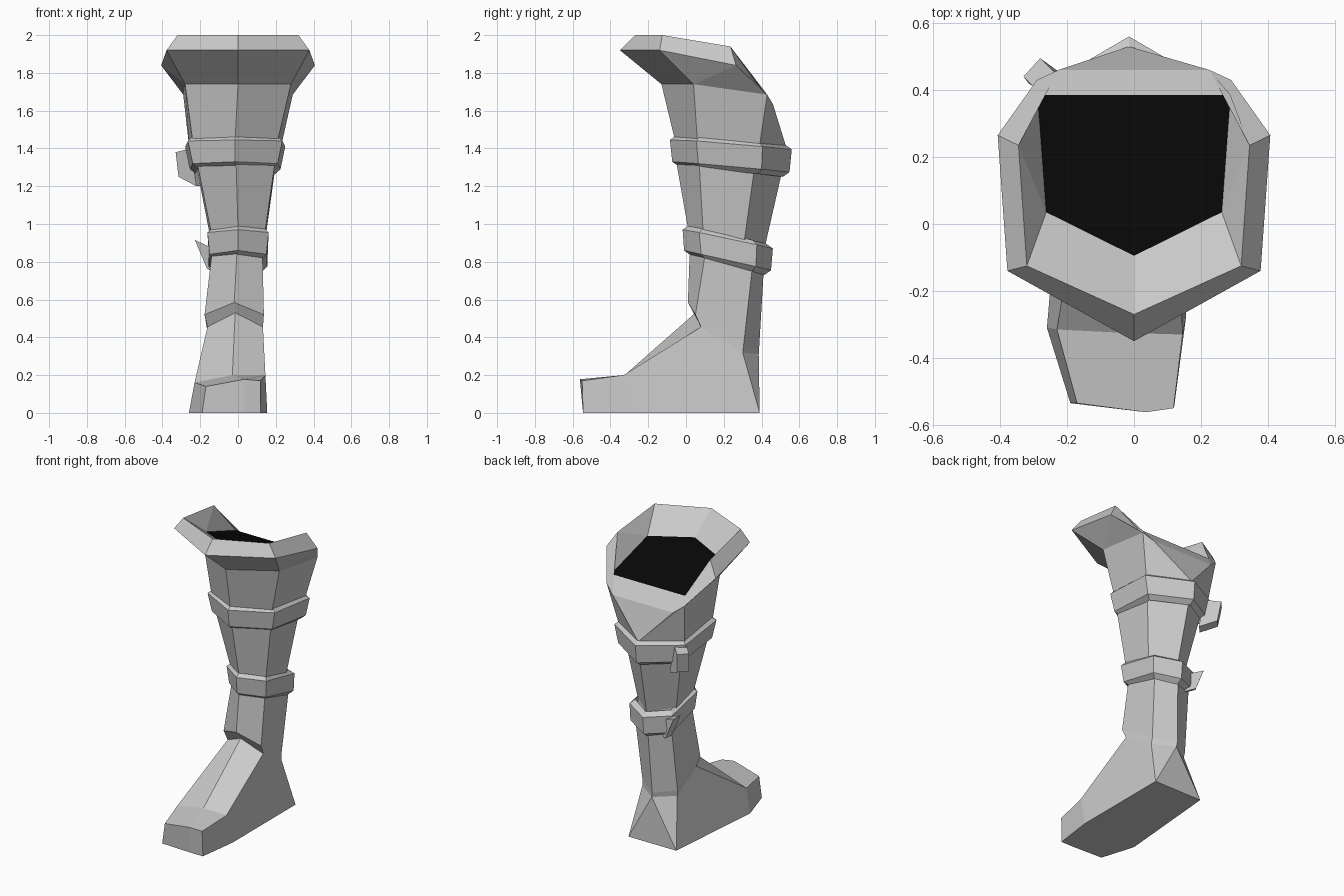
import bpy
import bmesh
from mathutils import Vector

default_cube = bpy.data.objects.get("Cube")
if default_cube:
    bpy.data.objects.remove(default_cube, do_unlink=True)


def make_material(name, value):
    material = bpy.data.materials.new(name)
    material.use_nodes = True
    colour = (value, value, value, 1)
    material.diffuse_color = colour
    material.node_tree.nodes["Principled BSDF"].inputs["Base Color"].default_value = colour
    return material


grey = make_material("light grey", 0.59)
black = make_material("black", 0.002)


def build(name, points, faces, material=grey):
    """Create a flat shaded object; faces refer to the keys of points."""
    bm = bmesh.new()
    verts = {key: bm.verts.new(point) for key, point in points.items()}
    for face in faces:
        bm.faces.new([verts[key] for key in face])
    bmesh.ops.recalc_face_normals(bm, faces=bm.faces[:])
    mesh = bpy.data.meshes.new(name)
    bm.to_mesh(mesh)
    bm.free()
    mesh.materials.append(material)
    obj = bpy.data.objects.new(name, mesh)
    bpy.context.collection.objects.link(obj)
    return obj


def ring(centre, front_width, back_width, depths, heights, skew=0):
    """Six corners: front, left pair, back, right pair; skew sets the front right corner back."""
    widths = (0, front_width, back_width, 0, -back_width, -front_width)
    order = (0, 1, 2, 3, 2, 1)
    corners = [Vector((centre + w, depths[i], heights[i])) for w, i in zip(widths, order)]
    corners[-1].y += skew
    return corners


def loft(name, rings, closed=False):
    """Skin a stack of rings; closed joins the last ring to the first."""
    points = {(r, i): p for r, loop in enumerate(rings) for i, p in enumerate(loop)}
    count, sides = len(rings), len(rings[0])
    faces = []
    for r in range(count if closed else count - 1):
        up = (r + 1) % count
        for i in range(sides):
            j = (i + 1) % sides
            faces.append([(r, i), (r, j), (up, j), (up, i)])
    return build(name, points, faces)


def mirrored(points):
    """Add a right-hand copy of every key that starts with left."""
    result = dict(points)
    for key, (x, y, z) in points.items():
        if key.startswith("left"):
            result[key.replace("left", "right")] = (-x, y, z)
    return result


def both(faces):
    """Repeat faces on the right-hand side."""
    return faces + [[k.replace("left", "right") for k in reversed(f)] for f in faces]


# Leg shaft, from the calf down to the ankle cuff
calf = ring(-0.015, 0.225, 0.245, (-0.06, 0.06, 0.39, 0.53), (1.45, 1.44, 1.42, 1.41))
below_strap = ring(-0.01, 0.205, 0.205, (-0.05, 0.07, 0.36, 0.50), (1.32, 1.32, 1.28, 1.24))
shin = ring(0, 0.145, 0.145, (0.01, 0.09, 0.31, 0.42), (0.98, 0.97, 0.92, 0.89), 0.03)
low_shin = ring(-0.005, 0.135, 0.135, (0.02, 0.10, 0.35, 0.41), (0.86, 0.83, 0.76, 0.73), 0.03)
cuff = ring(-0.02, 0.157, 0.13, (0.01, 0.05, 0.305, 0.387), (0.585, 0.52, 0.36, 0.34), 0.05)
ankle = ring(-0.015, 0.147, 0.13, (0.05, 0.08, 0.30, 0.385), (0.53, 0.455, 0.32, 0.31), 0.04)
loft("leg_shaft", [calf, below_strap, shin, low_shin, cuff, ankle])

# Flared top with a turned rim, dipping at the back
top = mirrored({
    "front_neck": (0, -0.13, 1.74), "left_neck": (0.28, 0.04, 1.74),
    "front_calf": calf[0], "left_calf": calf[1], "left_back_calf": calf[2],
    "back_calf": calf[3],
    "front_out": (0, -0.35, 1.92), "left_out": (0.378, -0.14, 1.92),
    "left_side_out": (0.407, 0.265, 1.84), "left_back_out": (0.29, 0.43, 1.685),
    "front_in": (0, -0.27, 2), "left_in": (0.32, -0.125, 2),
    "left_side_in": (0.345, 0.235, 1.94), "left_back_in": (0.225, 0.46, 1.635),
    "front_hole": (0, -0.095, 1.87), "left_hole": (0.262, 0.035, 1.86),
    "left_back_hole": (0.288, 0.385, 1.73),
})
for side, corner in (("right_calf", calf[5]), ("right_back_calf", calf[4])):
    top[side] = corner
flare = both([
    ["front_calf", "left_calf", "left_neck", "front_neck"],
    ["front_neck", "left_neck", "left_out", "front_out"],
    ["left_neck", "left_side_out", "left_out"],
    ["left_neck", "left_back_out", "left_side_out"],
    ["left_calf", "left_back_calf", "left_back_out", "left_neck"],
    ["left_back_calf", "back_calf", "left_back_out"],
    ["back_calf", "left_back_in", "left_back_out"],
    ["front_out", "left_out", "left_in", "front_in"],
    ["left_out", "left_side_out", "left_side_in", "left_in"],
    ["left_side_out", "left_back_out", "left_back_in", "left_side_in"],
    ["front_in", "left_in", "left_hole", "front_hole"],
    ["left_in", "left_side_in", "left_hole"],
    ["left_side_in", "left_back_hole", "left_hole"],
    ["left_side_in", "left_back_in", "left_back_hole"],
])
flare += [["left_back_in", "back_calf", "right_back_in"],
          ["left_back_hole", "left_back_in", "right_back_in", "right_back_hole"]]
build("flared_top", top, flare)

# Dark opening inside the rim
hole = ["front_hole", "left_hole", "left_back_hole", "right_back_hole", "right_hole"]
opening = build("opening", {k: top[k] for k in hole}, [hole], black)
if opening.data.polygons[0].normal.z < 0:
    opening.data.flip_normals()


# Straps around the leg, with bevelled upper and lower lips
def strap(name, upper, lower, lip=0.025):
    def inset(loop, rise):
        middle = sum(loop, Vector()) / len(loop)
        result = []
        for p in loop:
            inward = middle - p
            inward.z = 0
            result.append(p + inward.normalized() * lip * 1.4 + Vector((0, 0, rise)))
        return result
    loft(name, [inset(upper, lip), upper, lower, inset(lower, -lip)], closed=True)


strap("upper_strap",
      ring(-0.015, 0.25, 0.265, (-0.085, 0.055, 0.405, 0.56), (1.445, 1.44, 1.41, 1.395)),
      ring(-0.015, 0.225, 0.24, (-0.073, 0.065, 0.40, 0.548), (1.33, 1.32, 1.29, 1.275)))
strap("lower_strap",
      ring(0, 0.162, 0.158, (-0.018, 0.07, 0.375, 0.46), (0.97, 0.955, 0.89, 0.87), 0.04),
      ring(0, 0.15, 0.155, (-0.01, 0.08, 0.37, 0.45), (0.86, 0.84, 0.775, 0.755), 0.04))


# Strap ends, tapered blocks at the back right
def strap_end(name, outer, inner, thickness):
    points = {}
    for level, offset in (("near", Vector()), ("far", Vector(thickness))):
        for i, p in enumerate(outer + inner):
            points[level, i] = Vector(p) + offset
    faces = [[(level, i) for i in range(4)] for level in ("near", "far")]
    faces += [[("near", i), ("near", (i + 1) % 4), ("far", (i + 1) % 4), ("far", i)]
              for i in range(4)]
    build(name, points, faces)


strap_end("upper_strap_end",
          [(-0.33, 0.44, 1.38), (-0.315, 0.42, 1.25)],
          [(-0.22, 0.36, 1.2), (-0.25, 0.36, 1.4)], (0.05, 0.055, 0))
strap_end("lower_strap_end",
          [(-0.228, 0.385, 0.915), (-0.165, 0.385, 0.765)],
          [(-0.11, 0.33, 0.745), (-0.13, 0.35, 0.87)], (0.025, 0.035, -0.015))

# Foot: toe box, instep, sides, heel and sole
foot = dict(zip(("front", "left", "left_back", "back", "right_back", "right"), ankle))
foot.update({
    "toe_right_low": (-0.19, -0.535, 0), "toe_left_low": (0.12, -0.545, 0),
    "toe_low": (0.035, -0.545, 0),
    "toe_right": (-0.17, -0.535, 0.14), "toe_left": (0.118, -0.55, 0.17),
    "toe": (0.035, -0.562, 0.178),
    "ball_right_low": (-0.26, -0.31, 0), "ball_left_low": (0.155, -0.28, 0),
    "ball_right": (-0.23, -0.315, 0.16), "ball_left": (0.145, -0.33, 0.2),
    "ball": (-0.03, -0.325, 0.2),
    "heel_left": (0.155, 0.39, 0), "heel_right": (-0.2, 0.39, 0),
})
build("foot", foot, [
    ["toe_right_low", "toe_low", "toe", "toe_right"],
    ["toe_low", "toe_left_low", "toe_left", "toe"],
    ["toe_right", "toe", "ball", "ball_right"],
    ["toe", "toe_left", "ball_left", "ball"],
    ["ball_right", "ball", "front", "right"],
    ["ball", "ball_left", "left", "front"],
    ["toe_left_low", "ball_left_low", "ball_left", "toe_left"],
    ["toe_right_low", "toe_right", "ball_right", "ball_right_low"],
    ["ball_left_low", "heel_left", "left_back", "left", "ball_left"],
    ["ball_right_low", "ball_right", "right", "right_back", "heel_right"],
    ["heel_left", "back", "left_back"],
    ["heel_right", "right_back", "back"],
    ["heel_left", "heel_right", "back"],
    ["toe_low", "toe_right_low", "ball_right_low", "heel_right",
     "heel_left", "ball_left_low", "toe_left_low"],
])
